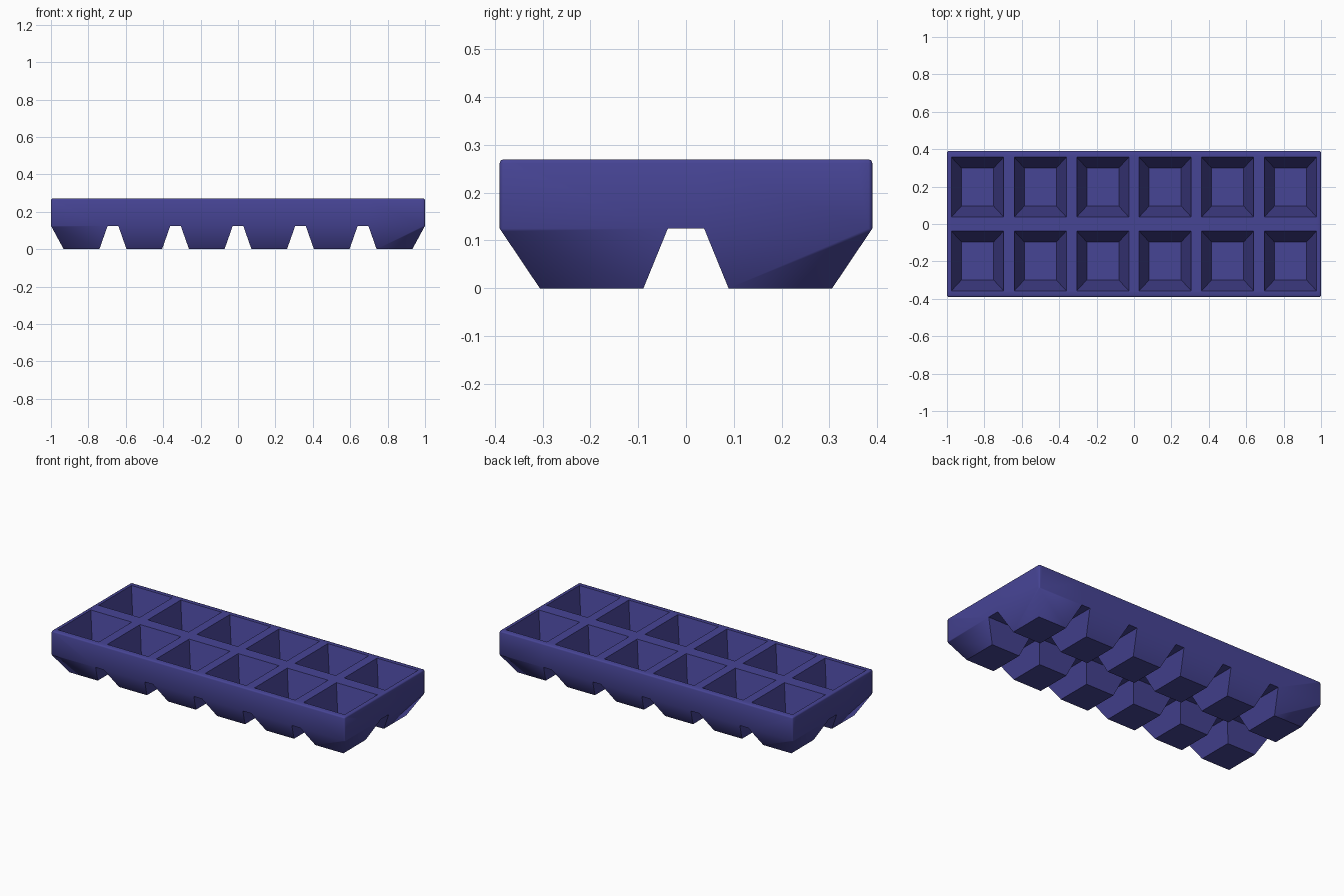
import bpy, bmesh, math

cube = bpy.data.objects.get("Cube")
if cube:
    bpy.data.objects.remove(cube)

TOP, LEDGE, FLOOR = 0.27, 0.125, 0.025
HX, HY = 1.0, 0.39                # outer half sizes
RIM_X, RIM_Y = 0.976, 0.357       # outer limits of the wells
BEVEL = 0.008


def mirrored(values):
    return [-v for v in reversed(values)] + values


def spans(lines):
    """Alternate intervals along an axis: cup, gap, cup ..."""
    return list(zip(lines[0::2], lines[1::2]))


xs = mirrored([0.028, 0.306, 0.362, 0.64, 0.697, HX])
ys = mirrored([0.038, HY])
xt = sorted(xs + [-RIM_X, RIM_X])
yt = sorted(ys + [-RIM_Y, RIM_Y])

bm = bmesh.new()


def face(points):
    return bm.faces.new([bm.verts.new(p) for p in points])


def rect(x, y, z):
    return [(x[0], y[0], z), (x[1], y[0], z), (x[1], y[1], z), (x[0], y[1], z)]


def bucket(upper, lower):
    """Four sloping sides and a flat bottom."""
    for i in range(4):
        j = (i + 1) % 4
        face([upper[i], upper[j], lower[j], lower[i]])
    face(lower)


def clip(span, limit):
    return tuple(max(-limit, min(limit, v)) for v in span)


def inset(span, amount):
    return span[0] + amount, span[1] - amount


# Cups: an outer tapered shell and an inner well each
wells = []
for cx in spans(xs):
    for cy in spans(ys):
        ox, oy = clip(cx, RIM_X), clip(cy, RIM_Y)
        wells.append((ox, oy))
        bucket(rect(cx, cy, LEDGE), rect(inset(ox, 0.044), inset(oy, 0.051), 0))
        bucket(rect(ox, oy, TOP), rect(inset(ox, 0.0535), inset(oy, 0.058), FLOOR))

# Top rim and dividers, and the ledges under the dividers
for x in zip(xt, xt[1:]):
    for y in zip(yt, yt[1:]):
        if (x, y) not in wells:
            face(rect(x, y, TOP))
for x in zip(xs, xs[1:]):
    for y in zip(ys, ys[1:]):
        if x not in spans(xs) or y not in spans(ys):
            face(rect(x, y, LEDGE))

# Straight outer walls
for side in (-1, 1):
    for a, b in zip(xs, xs[1:]):
        upper = [(v, side * HY, TOP) for v in reversed(xt) if a <= v <= b]
        face([(a, side * HY, LEDGE), (b, side * HY, LEDGE)] + upper)
    for a, b in zip(ys, ys[1:]):
        upper = [(side * HX, v, TOP) for v in reversed(yt) if a <= v <= b]
        face([(side * HX, a, LEDGE), (side * HX, b, LEDGE)] + upper)

bmesh.ops.remove_doubles(bm, verts=bm.verts, dist=0.0005)
bmesh.ops.recalc_face_normals(bm, faces=bm.faces)


# Soften the upper rim and the upright corners
def on_x(v):
    return abs(abs(v.co.x) - HX) < 0.001


def on_y(v):
    return abs(abs(v.co.y) - HY) < 0.001


def soft(e):
    a, b = e.verts
    at_top = all(v.co.z > TOP - 0.001 for v in e.verts)
    upright = all(on_x(v) and on_y(v) for v in e.verts)
    rim = (on_x(a) and on_x(b)) or (on_y(a) and on_y(b))
    return upright or (at_top and rim)


bmesh.ops.bevel(bm, geom=[e for e in bm.edges if soft(e)], offset=BEVEL,
                segments=2, profile=0.5, affect='EDGES')

# Smooth outer shell, crisp cups and wells
bm.normal_update()
for f in bm.faces:
    f.smooth = True
for e in bm.edges:
    mid = (e.verts[0].co + e.verts[1].co) / 2
    outer_corner = (abs(mid.x) > 0.94 and abs(mid.y) > 0.32
                    and 0.01 < mid.z < LEDGE)
    e.smooth = outer_corner or e.calc_face_angle(math.pi) < math.radians(50)

mesh = bpy.data.meshes.new("ice_cube_tray")
bm.to_mesh(mesh)
bm.free()
tray = bpy.data.objects.new("ice_cube_tray", mesh)
bpy.context.scene.collection.objects.link(tray)

# Indigo plastic
colour = (0.062, 0.058, 0.30, 1)
mat = bpy.data.materials.new("indigo_plastic")
mat.use_nodes = True
mat.diffuse_color = colour
mat.node_tree.nodes["Principled BSDF"].inputs["Base Color"].default_value = colour
mesh.materials.append(mat)
